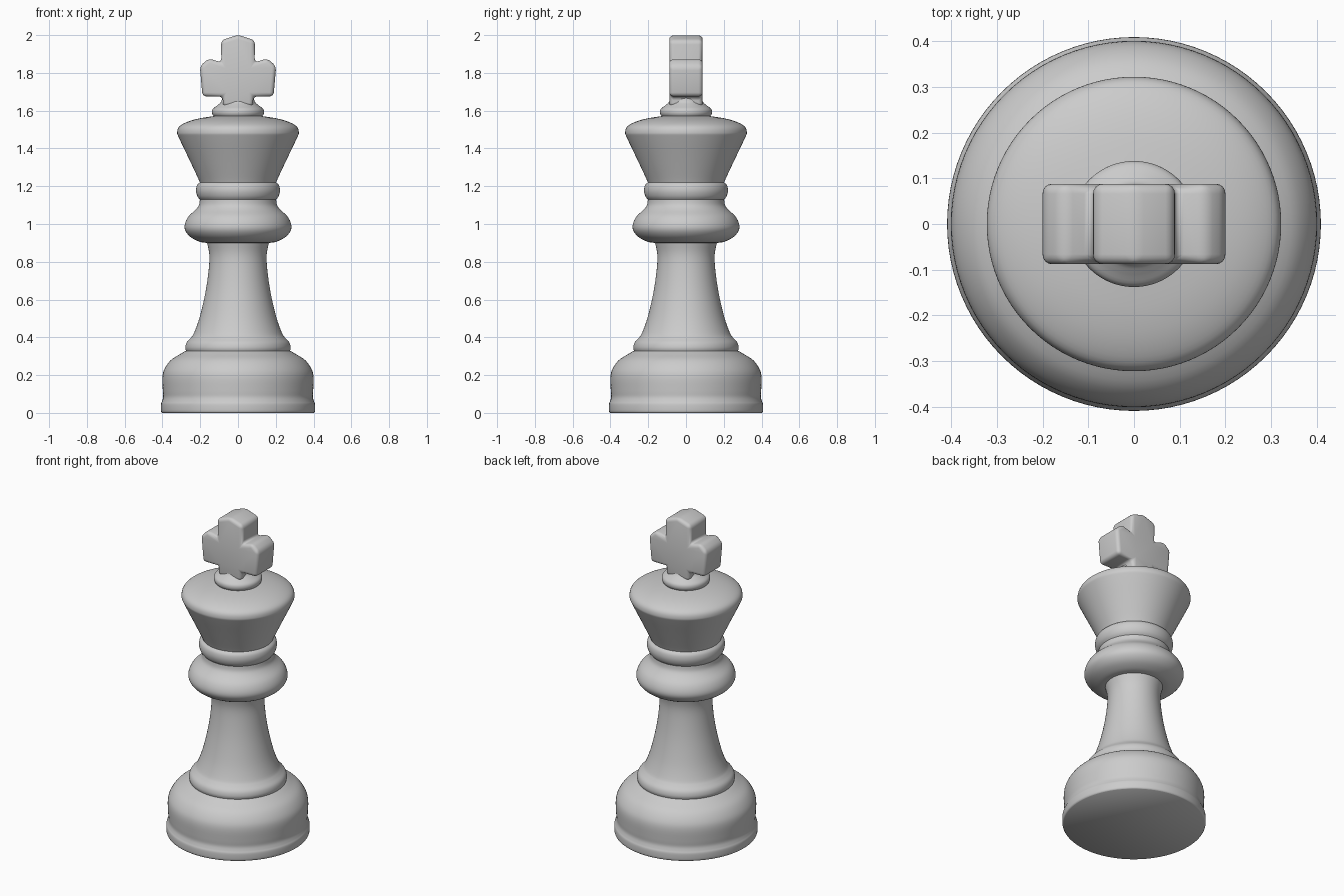
import bpy, bmesh, math

if "Cube" in bpy.data.objects:
    bpy.data.objects.remove(bpy.data.objects["Cube"])

ivory = bpy.data.materials.new("plain_grey")
ivory.diffuse_color = (0.6, 0.6, 0.6, 1)
ivory.use_nodes = True
ivory.node_tree.nodes["Principled BSDF"].inputs["Base Color"].default_value = ivory.diffuse_color


def finish(name, bm, angle):
    bmesh.ops.recalc_face_normals(bm, faces=bm.faces)
    mesh = bpy.data.meshes.new(name)
    bm.to_mesh(mesh)
    bm.free()
    mesh.materials.append(ivory)
    obj = bpy.data.objects.new(name, mesh)
    bpy.context.collection.objects.link(obj)
    bpy.ops.object.select_all(action='DESELECT')
    obj.select_set(True)
    bpy.context.view_layer.objects.active = obj
    bpy.ops.object.shade_smooth_by_angle(angle=math.radians(angle))
    return obj


def smooth_profile(pts, steps=4):
    """Catmull-Rom curve through the profile points."""
    out = []
    for i in range(len(pts) - 1):
        a, b, c, d = (pts[max(0, min(len(pts) - 1, i + k))] for k in (-1, 0, 1, 2))
        for s in range(steps):
            t = s / steps
            out.append(tuple(0.5 * (2 * q + (r - p) * t + (2 * p - 5 * q + 4 * r - w) * t * t
                                    + (3 * q - p - 3 * r + w) * t ** 3)
                             for p, q, r, w in zip(a, b, c, d)))
    return out + [pts[-1]]


def lathe(name, pts, segments=96):
    bm = bmesh.new()
    rings = []
    for r, z in smooth_profile(pts):
        rings.append([bm.verts.new((r * math.cos(2 * math.pi * i / segments),
                                    r * math.sin(2 * math.pi * i / segments), z))
                      for i in range(segments)])
    for low, high in zip(rings, rings[1:]):
        for i in range(segments):
            j = (i + 1) % segments
            bm.faces.new((low[i], low[j], high[j], high[i]))
    bm.faces.new(rings[0][::-1])
    bm.faces.new(rings[-1])
    return finish(name, bm, 50)


# Wide foot with a small rim
lathe("base", [(0.402, 0), (0.408, 0.01), (0.408, 0.045), (0.402, 0.062), (0.396, 0.085),
               (0.398, 0.12), (0.4, 0.19), (0.388, 0.235), (0.355, 0.28), (0.305, 0.312),
               (0.278, 0.328)])

# Stepped ring and waisted stem
lathe("stem", [(0.274, 0.325), (0.279, 0.345), (0.272, 0.372), (0.25, 0.397), (0.232, 0.425),
               (0.202, 0.51), (0.172, 0.64), (0.155, 0.76), (0.152, 0.84), (0.165, 0.905)])

# Large collar and small ring above it
lathe("collar", [(0.16, 0.9), (0.2, 0.905), (0.25, 0.93), (0.279, 0.965), (0.281, 1.0),
                 (0.262, 1.04), (0.225, 1.075), (0.207, 1.1), (0.202, 1.13)])
lathe("upper_ring", [(0.198, 1.125), (0.214, 1.145), (0.222, 1.175), (0.217, 1.205),
                     (0.2, 1.222)])

# Flared crown with rounded shoulder
lathe("crown", [(0.2, 1.215), (0.215, 1.25), (0.262, 1.35), (0.312, 1.455), (0.322, 1.485),
                (0.31, 1.517), (0.265, 1.542), (0.2, 1.56), (0.12, 1.572)])

# Finial foot under the cross
lathe("finial", [(0.125, 1.565), (0.137, 1.585), (0.134, 1.608), (0.11, 1.628),
                 (0.088, 1.65), (0.083, 1.69)])

# Cross: half outline mirrored in x, extruded in y, then rounded
half = [(0.08, 1.62), (0.08, 1.675), (0.188, 1.675), (0.202, 1.835), (0.155, 1.877),
        (0.088, 1.855), (0.09, 1.972), (0.0, 2.002)]
outline = half + [(-x, z) for x, z in half[-2::-1]]
bm = bmesh.new()
face = bm.faces.new([bm.verts.new((x, -0.088, z)) for x, z in outline])
new = bmesh.ops.extrude_face_region(bm, geom=[face])["geom"]
for v in new:
    if isinstance(v, bmesh.types.BMVert):
        v.co.y = 0.088
bmesh.ops.bevel(bm, geom=list(bm.edges), offset=0.022, segments=4, profile=0.5,
                affect='EDGES', clamp_overlap=True)
finish("cross", bm, 60)
